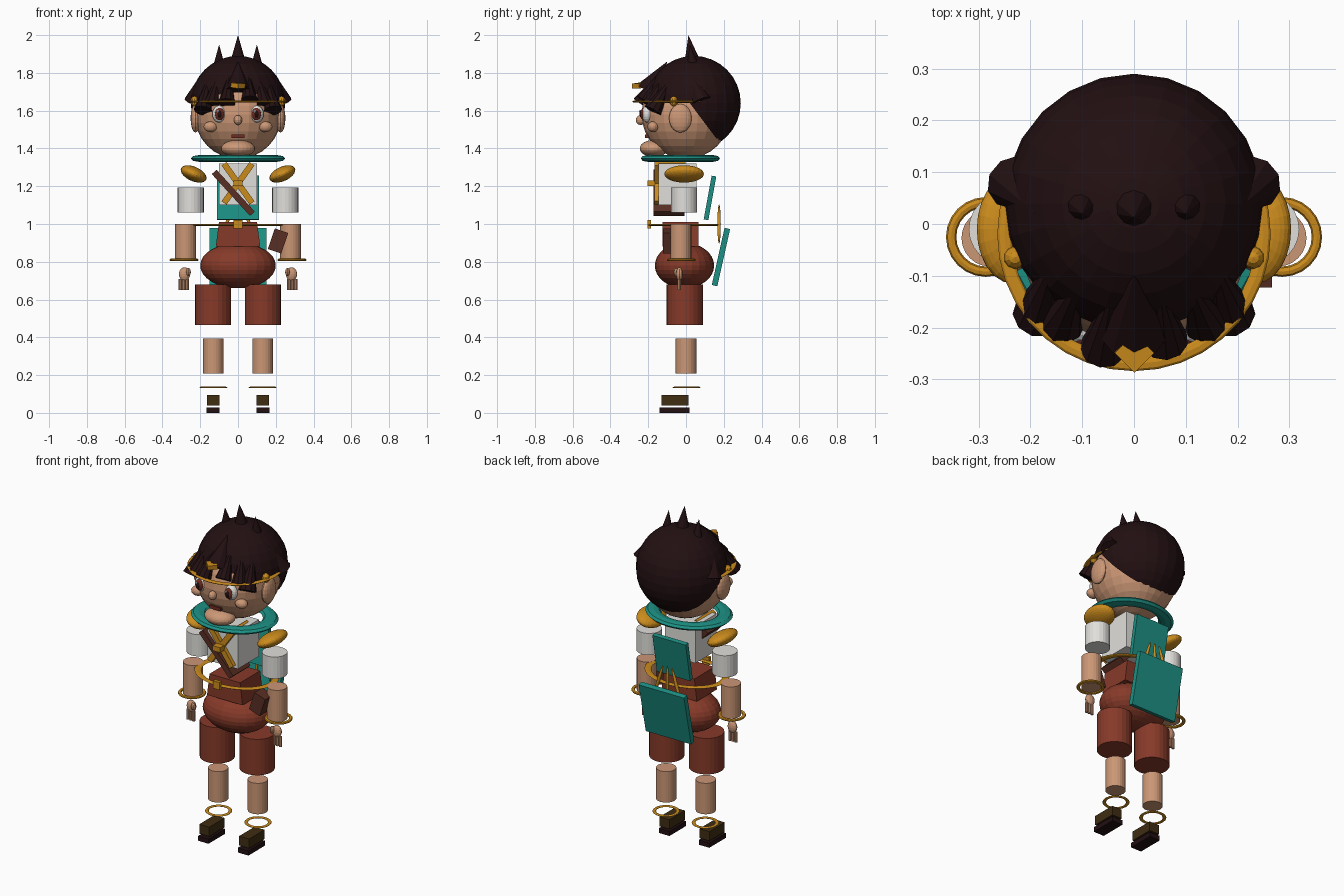
import bpy, bmesh, math
from mathutils import Vector, Matrix, Euler

cube = bpy.data.objects.get("Cube")
if cube:
    bpy.data.objects.remove(cube, do_unlink=True)


def material(name, *rgb):
    m = bpy.data.materials.new(name)
    m.use_nodes = True
    m.diffuse_color = (*rgb, 1)
    m.node_tree.nodes["Principled BSDF"].inputs["Base Color"].default_value = (*rgb, 1)
    return m


HAIR = material("dark hair", .016, .005, .006)
SKIN = material("skin", .6, .31, .18)
GOLD = material("gold", .6, .26, .012)
TEAL = material("teal", .012, .28, .23)
RUST = material("rust cloth", .24, .042, .022)
WHITE = material("white cloth", .75, .74, .71)
LEATHER = material("brown leather", .1, .028, .017)
BOOT = material("boot brown", .05, .026, .006)
IRIS = material("iris red", .16, .025, .015)


def finish(name, bm, mat, loc=(0, 0, 0), rot=(0, 0, 0), scale=(1, 1, 1)):
    bm.transform(Matrix.LocRotScale(Vector(loc), Euler(rot), Vector(scale)))
    bmesh.ops.recalc_face_normals(bm, faces=bm.faces)
    me = bpy.data.meshes.new(name)
    bm.to_mesh(me)
    bm.free()
    me.materials.append(mat)
    ob = bpy.data.objects.new(name, me)
    bpy.context.collection.objects.link(ob)
    return ob


def ball(name, mat, loc, radii, rot=(0, 0, 0), seg=24, cut=None):
    bm = bmesh.new()
    bmesh.ops.create_uvsphere(bm, u_segments=seg, v_segments=seg * 2 // 3, radius=1)
    if cut:
        point, normal = cut
        bmesh.ops.bisect_plane(bm, geom=bm.verts[:] + bm.edges[:] + bm.faces[:],
                               plane_co=point, plane_no=normal, clear_inner=True)
    return finish(name, bm, mat, loc, rot, radii)


def box(name, mat, loc, size, rot=(0, 0, 0), taper=1):
    bm = bmesh.new()
    bmesh.ops.create_cube(bm, size=1)
    for v in bm.verts:
        if v.co.z > 0:
            v.co.x *= taper
    return finish(name, bm, mat, loc, rot, size)


def tube(name, mat, loc, r, height, seg=24):
    bm = bmesh.new()
    bmesh.ops.create_cone(bm, cap_ends=True, segments=seg, radius1=r, radius2=r, depth=height)
    return finish(name, bm, mat, loc)


def spike(name, mat, base, tip, r, seg=10):
    base, tip = Vector(base), Vector(tip)
    d = tip - base
    bm = bmesh.new()
    bmesh.ops.create_cone(bm, cap_ends=True, segments=seg, radius1=r, radius2=0, depth=d.length)
    return finish(name, bm, mat, (base + tip) / 2, d.to_track_quat("Z", "Y").to_euler())


def ring(name, mat, loc, major, minor, flat=.4, depth=1, seg=36, sides=8):
    bm = bmesh.new()
    rows = []
    for i in range(seg):
        a = math.tau * i / seg
        row = []
        for j in range(sides):
            b = math.tau * j / sides
            r = major + minor * math.cos(b)
            row.append(bm.verts.new((r * math.cos(a), r * math.sin(a), minor * math.sin(b))))
        rows.append(row)
    for i in range(seg):
        p, q = rows[i], rows[(i + 1) % seg]
        for j in range(sides):
            k = (j + 1) % sides
            bm.faces.new((p[j], q[j], q[k], p[k]))
    return finish(name, bm, mat, loc, scale=(1, depth, flat))


# Head and hair shell
ball("head", SKIN, (0, 0, 1.58), (.23, .235, .235))
ball("chin", SKIN, (0, -.17, 1.4), (.09, .075, .045))
HAIR_AT, HAIR_R = (0, .04, 1.64), (.25, .25, .25)
ball("hair_cap", HAIR, HAIR_AT, HAIR_R, cut=((0, 0, 0), (0, 0, 1)))
ball("hair_back", HAIR, HAIR_AT, HAIR_R, cut=((0, -.08, 0), (0, .8, .6)))
spike("crown_spike", HAIR, (0, .035, 1.85), (0, .013, 2.0), .045)

# Fringe
spike("fringe_right", HAIR, (-.06, -.24, 1.64), (-.04, -.12, 1.82), .045)
spike("fringe_left", HAIR, (.06, -.225, 1.655), (.05, -.12, 1.82), .045)
spike("fringe_middle", HAIR, (0, -.2, 1.7), (0, -.1, 1.86), .07)

# Face
ball("nose", SKIN, (0, -.24, 1.55), (.022, .026, .026), seg=12)
box("mouth", IRIS, (0, -.205, 1.465), (.07, .025, .02))

# Head jewellery and collar
ring("circlet", GOLD, (0, -.02, 1.648), .25, .014)
box("circlet_gem", GOLD, (0, -.248, 1.733), (.054, .054, .026), (.1, 0, math.pi / 4))
ring("collar", TEAL, (0, -.03, 1.347), .205, .045, depth=.84)

# Torso with crossed straps
box("torso", WHITE, (0, -.045, 1.21), (.2, .2, .22))
for s in (-1, 1):
    box("chest_strap", GOLD, (0, -.085, 1.215), (.032, .165, .255), (0, s * .62, 0))
box("shoulder_strap", LEATHER, (-.025, -.09, 1.165), (.034, .165, .3), (0, -.74, 0))
box("chest_gem", GOLD, (0, -.185, 1.215), (.05, .04, .03))

# Waist, belt and hips
box("waist", RUST, (0, -.03, .945), (.235, .19, .13), taper=.86)
ball("hips", RUST, (0, -.008, .78), (.2, .157, .12))
ring("belt", GOLD, (0, -.01, .995), .228, .02, flat=.25, depth=.77)
box("belt_buckle", GOLD, (0, -.195, .998), (.045, .02, .045))
box("hip_pouch", LEATHER, (.212, -.085, .91), (.075, .075, .115), (0, .33, 0))

# Cape panels and ornament behind
box("upper_cape", TEAL, (0, .127, 1.138), (.22, .025, .235), (-.18, 0, 0))
box("lower_cape", TEAL, (0, .185, .825), (.3, .03, .31), (-.22, 0, 0))
for i in (-1, 0, 1):
    ball("back_prong", GOLD, (i * .06, .175, 1.0), (.009, .009, .105), (0, -i * .3, 0), seg=12)

# Paired parts
for s, side in ((1, "left"), (-1, "right")):
    # Hair locks
    spike(side + "_crown_spike", HAIR, (s * .1, .04, 1.81), (s * .1, .02, 1.95), .04)
    spike(side + "_inner_lock", HAIR, (s * .14, -.19, 1.63), (s * .1, -.1, 1.81), .045)
    spike(side + "_outer_lock", HAIR, (s * .185, -.175, 1.6), (s * .15, -.06, 1.8), .05)
    spike(side + "_side_lock", HAIR, (s * .23, .08, 1.65), (s * .19, .02, 1.8), .055)
    # Face
    ball(side + "_ear", SKIN, (s * .225, -.03, 1.56), (.026, .06, .076), seg=16)
    ball(side + "_cheek", SKIN, (s * .145, -.175, 1.515), (.037, .03, .028), seg=16)
    ball(side + "_eye", WHITE, (s * .1, -.205, 1.582), (.036, .03, .045), seg=16)
    ball(side + "_iris", IRIS, (s * .098, -.224, 1.582), (.025, .018, .033), seg=16)
    ball(side + "_pupil", HAIR, (s * .098, -.234, 1.582), (.013, .013, .02), seg=12)
    ball(side + "_eye_glint", WHITE, (s * .098 - .009, -.242, 1.596), (.007, .006, .008), seg=8)
    ball(side + "_circlet_stud", GOLD, (s * .23, -.065, 1.65), (.022, .022, .027), seg=10)
    # Arm
    ball(side + "_shoulder_pad", GOLD, (s * .235, -.01, 1.265), (.073, .105, .038), (0, -s * .42, 0))
    tube(side + "_sleeve", WHITE, (s * .25, -.01, 1.127), .069, .13)
    tube(side + "_forearm", SKIN, (s * .278, -.027, .905), .055, .19)
    ring(side + "_bracelet", GOLD, (s * .286, -.025, .81), .067, .01, flat=.7, seg=24)
    ball(side + "_palm", SKIN, (s * .283, -.035, .735), (.03, .018, .036), seg=12)
    ball(side + "_thumb", SKIN, (s * .262, -.05, .745), (.013, .016, .022), seg=10)
    for i in (-1, 0, 1):
        tube(side + "_finger", SKIN, (s * .287 + i * .019, -.035, .68), .009, .06, 8)
    # Leg
    tube(side + "_trouser_leg", RUST, (s * .132, -.007, .572), .096, .215)
    tube(side + "_shin", SKIN, (s * .131, 0, .302), .055, .185)
    ring(side + "_anklet", GOLD, (s * .13, .003, .135), .064, .01, seg=24)
    box(side + "_boot", BOOT, (s * .132, -.058, .067), (.066, .145, .056))
    box(side + "_sole", HAIR, (s * .132, -.061, .014), (.07, .158, .028))
